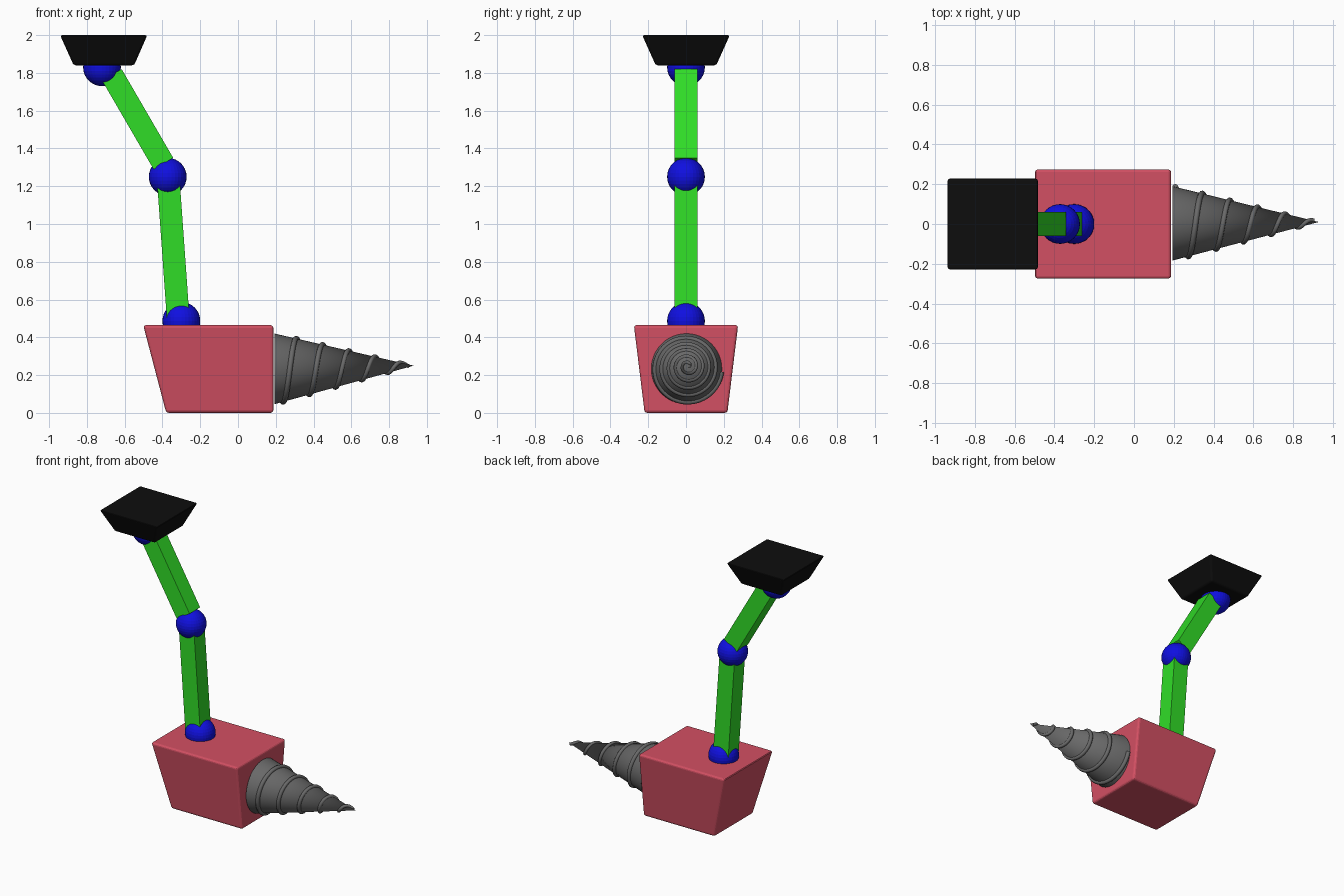
import bpy, bmesh, math
from mathutils import Vector

if "Cube" in bpy.data.objects:
    bpy.data.objects.remove(bpy.data.objects["Cube"])


def material(name, rgb):
    m = bpy.data.materials.new(name)
    m.diffuse_color = (*rgb, 1)
    m.use_nodes = True
    m.node_tree.nodes["Principled BSDF"].inputs["Base Color"].default_value = m.diffuse_color
    return m


BLACK = material("black", (0.004, 0.004, 0.004))
BLUE = material("blue", (0.005, 0.005, 0.75))
GREEN = material("green", (0.03, 0.72, 0.02))
RED = material("rose red", (0.65, 0.08, 0.125))
GREY = material("drill grey", (0.14, 0.14, 0.14))


def add(name, bm, mat, bevel=0):
    bmesh.ops.recalc_face_normals(bm, faces=bm.faces)
    mesh = bpy.data.meshes.new(name)
    bm.to_mesh(mesh)
    bm.free()
    mesh.materials.append(mat)
    ob = bpy.data.objects.new(name, mesh)
    bpy.context.collection.objects.link(ob)
    if bevel:
        mod = ob.modifiers.new("soft_edges", "BEVEL")
        mod.width, mod.segments = bevel, 3
    return ob


def tapered_box(name, low, high, mat, bevel):
    """low and high are (x min, x max, half depth, z)."""
    bm = bmesh.new()
    for x0, x1, hy, z in (low, high):
        for x, y in ((x0, -hy), (x1, -hy), (x1, hy), (x0, hy)):
            bm.verts.new((x, y, z))
    v = list(bm.verts)
    bm.faces.new(v[:4])
    bm.faces.new(v[4:])
    for i in range(4):
        j = (i + 1) % 4
        bm.faces.new((v[i], v[j], v[j + 4], v[i + 4]))
    add(name, bm, mat, bevel)


def ball(name, x, z):
    bm = bmesh.new()
    bmesh.ops.create_uvsphere(bm, u_segments=32, v_segments=16, radius=0.1)
    bmesh.ops.translate(bm, vec=(x, 0, z), verts=bm.verts)
    add(name, bm, BLUE)


def arm(name, a, b, width=0.12):
    a, b = Vector((a[0], 0, a[1])), Vector((b[0], 0, b[1]))
    d = b - a
    bm = bmesh.new()
    bmesh.ops.create_cube(bm, size=1)
    bmesh.ops.scale(bm, vec=(width, width, d.length), verts=bm.verts)
    ob = add(name, bm, GREEN)
    ob.location = (a + b) / 2
    ob.rotation_euler = (0, math.atan2(d.x, d.z), 0)


# Body block and head plate
tapered_box("body", (-0.38, 0.187, 0.219, 0.0), (-0.502, 0.187, 0.276, 0.465), RED, 0.015)
tapered_box("head_plate", (-0.87, -0.55, 0.16, 1.84), (-0.942, -0.48, 0.232, 2.0), BLACK, 0.012)

# Jointed arm
ball("lower_joint", -0.30, 0.487)
ball("middle_joint", -0.372, 1.25)
ball("upper_joint", -0.72, 1.83)
arm("lower_arm", (-0.316, 0.49), (-0.37, 1.25))
arm("upper_arm", (-0.395, 1.32), (-0.668, 1.79))

# Drill cone
BASE, TIP, R = Vector((0.193, 0.003, 0.233)), Vector((0.93, 0.01, 0.25)), 0.187
bm = bmesh.new()
N = 48
ring = [bm.verts.new(BASE + Vector((0, R * math.cos(2 * math.pi * i / N),
                                    R * math.sin(2 * math.pi * i / N)))) for i in range(N)]
apex = bm.verts.new(TIP)
bm.faces.new(ring)
for i in range(N):
    bm.faces.new((ring[i], ring[(i + 1) % N], apex))
cone = add("drill_cone", bm, GREY)
bpy.context.view_layer.objects.active = cone
cone.select_set(True)
bpy.ops.object.shade_smooth_by_angle(angle=math.radians(40))

# Spiral ridge wound around the cone
curve = bpy.data.curves.new("drill_ridge", "CURVE")
curve.dimensions = "3D"
curve.bevel_depth, curve.bevel_resolution = 0.015, 2
curve.use_fill_caps = True
PITCH, STEPS = 0.139, 200
spline = curve.splines.new("POLY")
spline.points.add(STEPS)
for i, p in enumerate(spline.points):
    x = 0.207 + (0.905 - 0.207) * i / STEPS
    t = (x - BASE.x) / (TIP.x - BASE.x)
    a = 2 * math.pi * (x - 0.205) / PITCH
    r = R * (1 - t) + 0.001
    c = BASE.lerp(TIP, t)
    p.co = (x, c.y + r * math.cos(a), c.z - r * math.sin(a), 1)
    p.radius = 1 - 0.3 * t
spline.use_smooth = True
curve.materials.append(GREY)
bpy.context.collection.objects.link(bpy.data.objects.new("drill_ridge", curve))
